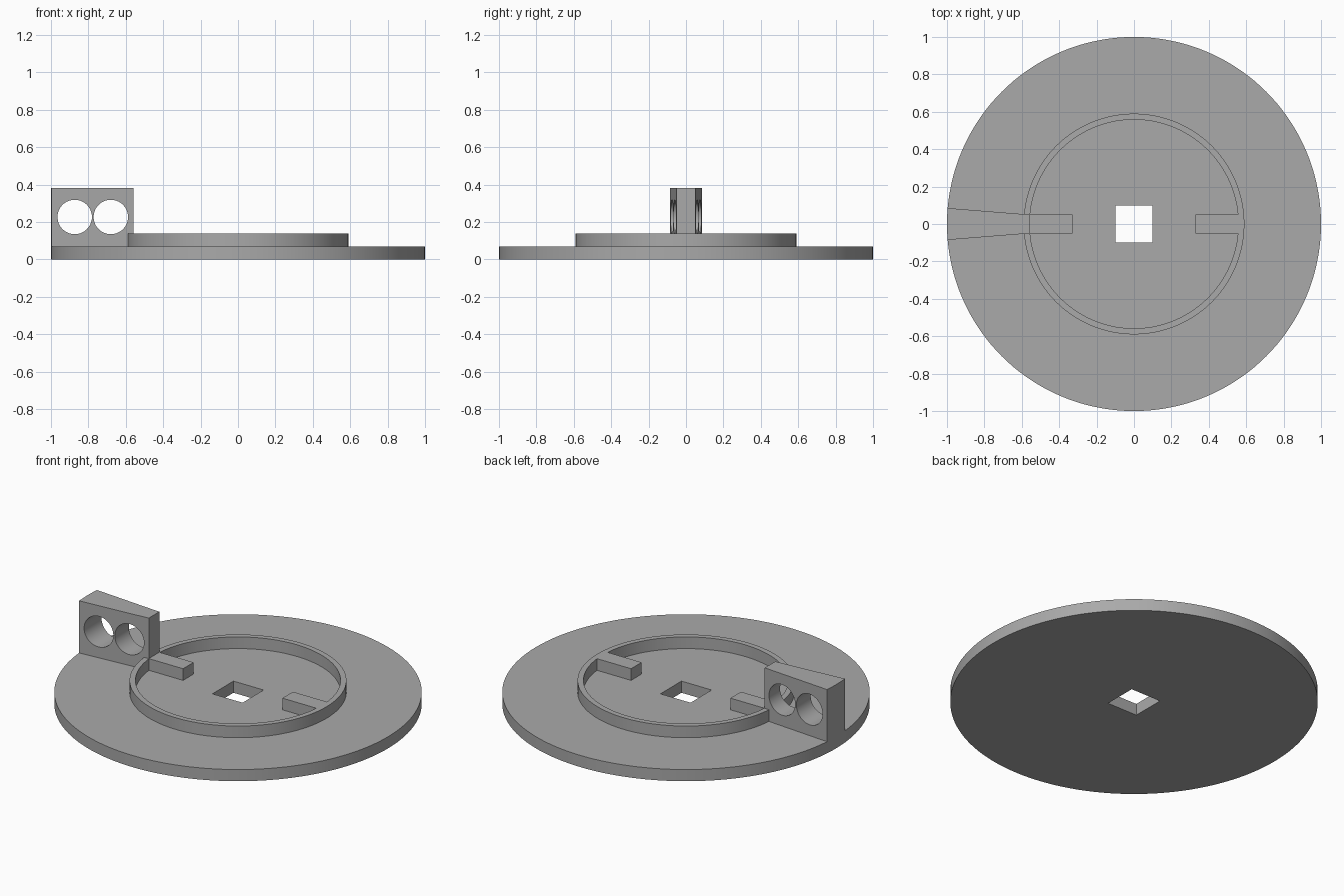
import bpy
import bmesh
from math import sin, cos, asin, pi, radians

# Remove the default cube
cube = bpy.data.objects.get("Cube")
if cube:
    bpy.data.objects.remove(cube, do_unlink=True)

SEGMENTS = 144
BASE_TOP, RIM_TOP, GRIP_TOP = 0.07, 0.14, 0.383
RIM_OUTER, RIM_INNER = 0.59, 0.558

# Single grey material
grey = bpy.data.materials.new("plain grey")
grey.use_nodes = True
colour = (0.4, 0.4, 0.4, 1)
grey.diffuse_color = colour
grey.node_tree.nodes["Principled BSDF"].inputs["Base Color"].default_value = colour


def finish(name, bm):
    """Turn a bmesh into a named object with the grey material."""
    bmesh.ops.recalc_face_normals(bm, faces=bm.faces)
    mesh = bpy.data.meshes.new(name)
    bm.to_mesh(mesh)
    bm.free()
    mesh.materials.append(grey)
    obj = bpy.data.objects.new(name, mesh)
    bpy.context.collection.objects.link(obj)
    return obj


def prism(name, outline, z0, z1):
    """Extrude a flat outline from z0 up to z1."""
    bm = bmesh.new()
    face = bm.faces.new([bm.verts.new((x, y, z0)) for x, y in outline])
    grown = bmesh.ops.extrude_face_region(bm, geom=[face])["geom"]
    tops = [v for v in grown if isinstance(v, bmesh.types.BMVert)]
    bmesh.ops.translate(bm, verts=tops, vec=(0, 0, z1 - z0))
    return finish(name, bm)


def circle(radius, count=SEGMENTS):
    return [(radius * cos(2 * pi * i / count), radius * sin(2 * pi * i / count))
            for i in range(count)]


def rectangle(x0, x1, half):
    return [(x0, -half), (x1, -half), (x1, half), (x0, half)]


def select_only(obj):
    bpy.ops.object.select_all(action="DESELECT")
    obj.select_set(True)
    bpy.context.view_layer.objects.active = obj


def cut(obj, cutter):
    """Subtract the cutter and throw it away."""
    cutter.hide_render = True
    mod = obj.modifiers.new("cut", "BOOLEAN")
    mod.operation = "DIFFERENCE"
    mod.solver = "EXACT"
    mod.object = cutter
    select_only(obj)
    bpy.ops.object.modifier_apply(modifier=mod.name)
    bpy.data.objects.remove(cutter, do_unlink=True)


# Base disc with a square through hole
base = prism("base_disc", circle(1), 0, BASE_TOP)
cut(base, prism("square_cutter", rectangle(-0.1, 0.1, 0.1), -0.1, 0.2))

# Raised circular rim
rim = prism("rim_ring", circle(RIM_OUTER), BASE_TOP, RIM_TOP)
cut(rim, prism("rim_cutter", circle(RIM_INNER), 0, 0.3))

# Two tabs pointing inward from the rim
parts = [base, rim]
for name, side in (("left_tab", 1), ("right_tab", -1)):
    ends = sorted((side * 0.33, side * RIM_INNER))
    parts.append(prism(name, rectangle(*ends, 0.05), BASE_TOP, RIM_TOP))

# Tapered grip whose outer end follows the disc edge
spread = asin(0.085)
arc = [(-cos(a), sin(a)) for a in (spread * (1 - i / 4) for i in range(9))]
grip = prism("tapered_grip", arc + [(-0.558, -0.05), (-0.558, 0.05)], BASE_TOP, GRIP_TOP)

# Two round finger holes through the grip
for x in (-0.873, -0.68):
    hole = prism("hole_cutter", circle(0.092, 64), -0.3, 0.3)
    hole.rotation_euler.x = radians(90)
    hole.location = (x, 0, 0.227)
    cut(grip, hole)
parts.append(grip)

# Smooth the round walls, keep the edges crisp
for part in parts:
    select_only(part)
    bpy.ops.object.shade_smooth_by_angle(angle=radians(30))
